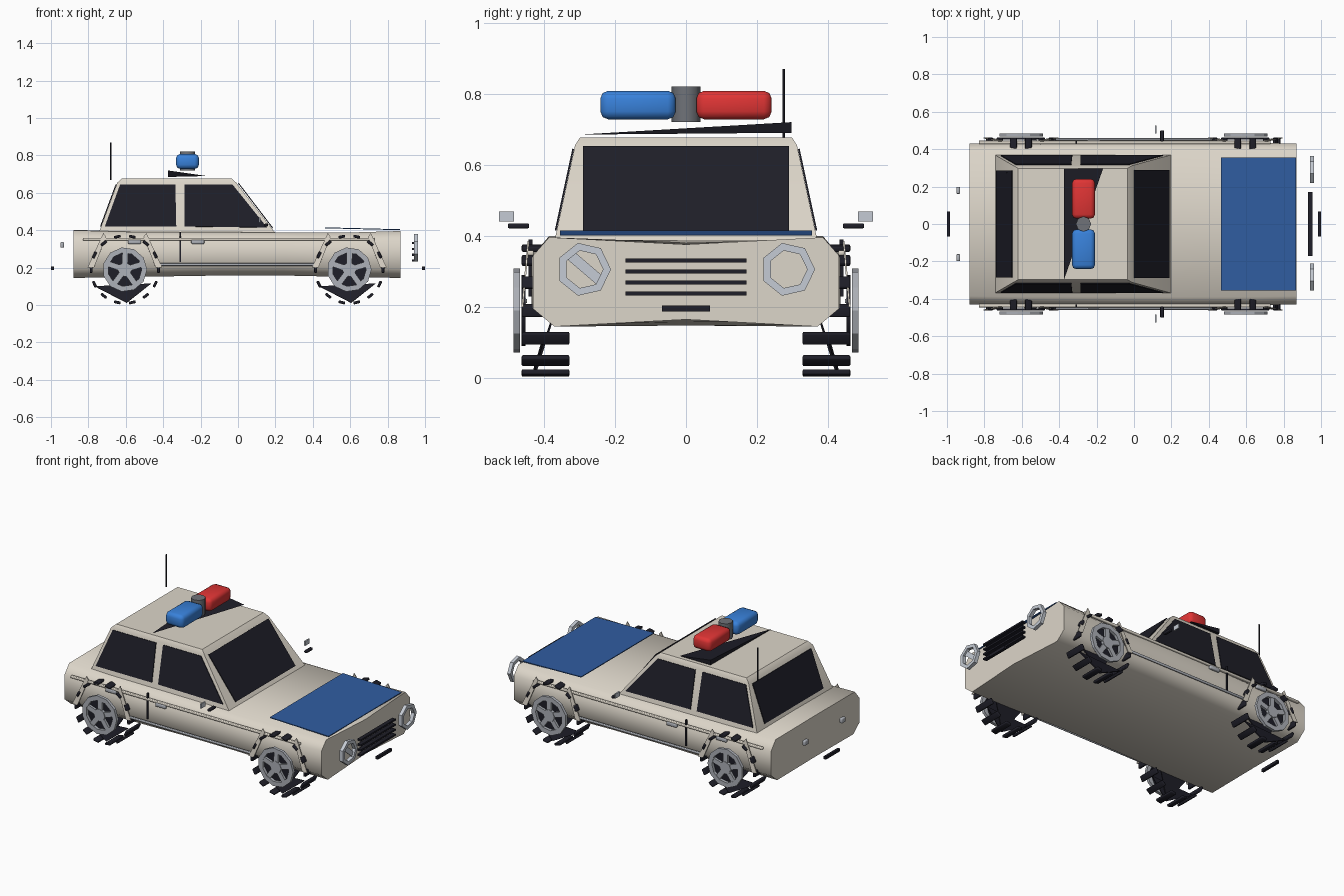
import bpy, bmesh, math
from mathutils import Vector, Matrix

if "Cube" in bpy.data.objects:
    bpy.data.objects.remove(bpy.data.objects["Cube"])


def mat(name, rgb):
    m = bpy.data.materials.new(name)
    m.diffuse_color = (*rgb, 1)
    m.use_nodes = True
    m.node_tree.nodes["Principled BSDF"].inputs["Base Color"].default_value = m.diffuse_color
    return m


CREAM = mat("cream_paint", (0.72, 0.67, 0.585))
BLACK = mat("black", (0.013, 0.013, 0.021))
NAVY = mat("hood_blue", (0.03, 0.11, 0.36))
BLUE = mat("lamp_blue", (0.04, 0.22, 0.70))
RED = mat("lamp_red", (0.74, 0.035, 0.035))
GREY = mat("wheel_grey", (0.42, 0.44, 0.48))
DARK = mat("dark_grey", (0.16, 0.17, 0.19))
CHROME = mat("pale_chrome", (0.56, 0.60, 0.66))


def finish(name, bm, m, smooth=None):
    bmesh.ops.recalc_face_normals(bm, faces=bm.faces)
    me = bpy.data.meshes.new(name)
    bm.to_mesh(me)
    bm.free()
    me.materials.append(m)
    if smooth:
        for p in me.polygons:
            p.use_smooth = True
        me.set_sharp_from_angle(angle=math.radians(smooth))
    ob = bpy.data.objects.new(name, me)
    bpy.context.collection.objects.link(ob)
    return ob


def box(name, c, s, m, bevel=0, rot=None):
    bm = bmesh.new()
    bmesh.ops.create_cube(bm, size=1)
    bmesh.ops.scale(bm, vec=s, verts=bm.verts)
    if bevel:
        bmesh.ops.bevel(bm, geom=bm.edges[:], offset=bevel, segments=2, profile=0.5, affect='EDGES')
    if rot:
        bmesh.ops.transform(bm, matrix=rot, verts=bm.verts)
    bmesh.ops.translate(bm, vec=c, verts=bm.verts)
    return finish(name, bm, m, 50 if bevel else None)


def loft(name, rings, m, smooth=None):
    """Closed skin through rings of equal point count."""
    bm = bmesh.new()
    vs = [[bm.verts.new(p) for p in r] for r in rings]
    n = len(rings[0])
    for a, b in zip(vs, vs[1:]):
        for i in range(n):
            bm.faces.new((a[i], a[(i + 1) % n], b[(i + 1) % n], b[i]))
    bm.faces.new(vs[0])
    bm.faces.new(vs[-1])
    return finish(name, bm, m, smooth)


def plate(name, pts, m, t=0.005):
    """Thin plate, thickened along its own normal."""
    p = [Vector(q) for q in pts]
    n = (p[1] - p[0]).cross(p[2] - p[0]).normalized() * t / 2
    return loft(name, [[q - n for q in p], [q + n for q in p]], m)


def disc(name, c, r, d, axis, n, m):
    """Solid polygon disc along Y or Z."""
    bm = bmesh.new()
    bmesh.ops.create_cone(bm, cap_ends=True, segments=n, radius1=r, radius2=r, depth=d)
    rot = Matrix.Rotation(math.pi / 2, 4, 'X') if axis == 'Y' else Matrix()
    bmesh.ops.transform(bm, matrix=Matrix.Translation(c) @ rot, verts=bm.verts)
    return finish(name, bm, m, 50)


def ring(name, c, r0, r1, d, axis, n, m):
    """Hollow polygon ring along X or Y."""
    bm = bmesh.new()
    rows = []
    for i in range(n):
        a = 2 * math.pi * i / n
        row = []
        for r, h in ((r0, -d / 2), (r1, -d / 2), (r1, d / 2), (r0, d / 2)):
            u, v = r * math.cos(a), r * math.sin(a)
            row.append(bm.verts.new(Vector(c) + Vector((h, u, v) if axis == 'X' else (u, h, v))))
        rows.append(row)
    for i in range(n):
        a, b = rows[i], rows[(i + 1) % n]
        for k in range(4):
            bm.faces.new((a[k], a[(k + 1) % 4], b[(k + 1) % 4], b[k]))
    return finish(name, bm, m)


# Lower body: x, half width, edge height, shoulder height, centre top, bottom edge, bottom centre
stations = [(-0.88, 0.43, 0.345, 0.400, 0.402, 0.145, 0.148), (-0.60, 0.435, 0.335, 0.392, 0.395, 0.150, 0.158),
            (-0.10, 0.435, 0.345, 0.390, 0.392, 0.158, 0.170), (0.25, 0.435, 0.345, 0.388, 0.388, 0.158, 0.172),
            (0.60, 0.435, 0.335, 0.388, 0.382, 0.150, 0.168), (0.87, 0.43, 0.345, 0.396, 0.376, 0.145, 0.165)]
rings = []
for x, w, ze, zs, zt, zb, zc in stations:
    half = [(w - 0.06, zb), (w, zb + 0.05), (w, ze), (w - 0.045, zs)]
    sec = [(0, zc)] + half + [(0, zt)] + [(-y, z) for y, z in reversed(half)]
    rings.append([(x, y, z) for y, z in sec])
loft("body", rings, CREAM, 62)

# Cabin with sloping screens
loft("cabin", [[(-0.745, -0.37, 0.385), (0.20, -0.37, 0.385), (0.20, 0.37, 0.385), (-0.745, 0.37, 0.385)],
               [(-0.645, -0.312, 0.655), (-0.01, -0.312, 0.655), (-0.01, 0.312, 0.655), (-0.645, 0.312, 0.655)],
               [(-0.62, -0.298, 0.677), (-0.035, -0.298, 0.677), (-0.035, 0.298, 0.677), (-0.62, 0.298, 0.677)]],
     CREAM, 30)

# Windscreen and rear glass
plate("windscreen", [(0.187, -0.29, 0.41), (0.187, 0.29, 0.41), (0.002, 0.29, 0.652), (0.002, -0.29, 0.652)], BLACK)
plate("rear_glass", [(-0.735, -0.285, 0.42), (-0.735, 0.285, 0.42), (-0.652, 0.285, 0.645), (-0.652, -0.285, 0.645)], BLACK)

# Hood panel
plate("hood_panel", [(0.465, -0.355, 0.413), (0.865, -0.355, 0.403), (0.865, 0.355, 0.403), (0.465, 0.355, 0.413)], NAVY)

# Roof light bar on its wedge mount
box("blue_lamp", (-0.27, -0.135, 0.768), (0.122, 0.212, 0.08), BLUE, 0.022)
box("red_lamp", (-0.27, 0.135, 0.768), (0.122, 0.212, 0.08), RED, 0.022)
disc("lamp_hub", (-0.27, 0, 0.77), 0.041, 0.10, 'Z', 8, DARK)
bm = bmesh.new()
v = [bm.verts.new(p) for p in ((-0.375, 0.297, 0.72), (-0.165, 0.297, 0.69), (-0.375, -0.30, 0.685), (-0.375, 0.297, 0.69))]
for f in ((0, 1, 2), (0, 3, 1), (1, 3, 2), (0, 2, 3)):
    bm.faces.new([v[i] for i in f])
finish("lamp_mount", bm, BLACK)
disc("aerial", (-0.68, 0.275, 0.77), 0.004, 0.20, 'Z', 6, BLACK)

# Grille bars and number plates
for i in range(4):
    box("grille_bar", (0.943, 0, 0.238 + i * 0.031), (0.024, 0.34, 0.011), BLACK)
box("front_plate", (0.9925, 0, 0.196), (0.015, 0.135, 0.018), BLACK)
box("rear_plate", (-0.9925, 0, 0.196), (0.015, 0.135, 0.018), BLACK)

for s in (-1, 1):
    # Side windows
    def side(x, z):
        return (x, s * (0.37 - (z - 0.385) * 0.058 / 0.27 + 0.003), z)
    plate("rear_side_window", [side(*p) for p in ((-0.712, 0.42), (-0.33, 0.42), (-0.335, 0.645), (-0.63, 0.645))], BLACK)
    plate("front_side_window", [side(*p) for p in ((-0.287, 0.42), (0.155, 0.415), (-0.03, 0.645), (-0.287, 0.645))], BLACK)

    # Headlamps and tail lamps
    ring("headlamp_ring", (0.952, s * 0.287, 0.306), 0.054, 0.076, 0.022, 'X', 7, CHROME)
    box("tail_lamp", (-0.94, s * 0.18, 0.322), (0.02, 0.038, 0.03), GREY, 0.005)

    # Door mirror and arm
    box("mirror", (0.115, s * 0.505, 0.455), (0.008, 0.042, 0.028), CHROME)
    box("mirror_arm", (0.15, s * 0.471, 0.428), (0.02, 0.06, 0.014), BLACK, 0.004)

    # Door seam, handles, rail and sill
    box("door_seam", (-0.308, s * 0.437, 0.31), (0.008, 0.012, 0.16), BLACK)
    for x in (-0.553, -0.215):
        box("door_handle", (x, s * 0.442, 0.338), (0.07, 0.018, 0.022), GREY, 0.005)
    box("side_rail", (-0.05, s * 0.437, 0.352), (1.56, 0.018, 0.014), CREAM, 0.004)
    box("sill", (0, s * 0.453, 0.217), (0.84, 0.012, 0.014), GREY, 0.004)

    for x in (-0.605, 0.595):
        # Angular wheel arch trim
        outer = [(-0.20, 0.20), (-0.115, 0.385), (0.115, 0.385), (0.20, 0.20)]
        inner = [(-0.165, 0.20), (-0.10, 0.365), (0.10, 0.365), (0.165, 0.20)]

        def arch(p):
            return (x + p[0], s * (0.46 - (p[1] - 0.20) * 0.09), p[1])
        for i in (0, 2):
            plate("arch_trim", [arch(p) for p in (outer[i], outer[i + 1], inner[i + 1], inner[i])], CREAM)

        # Tyre tread blocks
        for k in range(14):
            a = 2 * math.pi * (k + 0.5) / 14
            box("tread_block", (x + 0.18 * math.sin(a), s * 0.395, 0.19 - 0.18 * math.cos(a)),
                (0.036, 0.134, 0.015), BLACK, 0.004, Matrix.Rotation(-a, 4, 'Y'))

        # Tyre core and lower sidewall
        disc("tyre_core", (x, s * 0.457, 0.19), 0.10, 0.012, 'Y', 8, BLACK)
        plate("tyre_wall", [(x - 0.16, s * 0.40, 0.10), (x + 0.01, s * 0.43, 0.012),
                            (x + 0.14, s * 0.40, 0.115)], BLACK, 0.006)
        plate("tyre_wall_inner", [(x - 0.10, s * 0.375, 0.17), (x + 0.01, s * 0.425, 0.012),
                                  (x + 0.10, s * 0.375, 0.17)], BLACK, 0.006)

        # Five-spoke wheel
        ring("wheel_rim", (x, s * 0.476, 0.19), 0.090, 0.119, 0.018, 'Y', 11, GREY)
        disc("wheel_hub", (x, s * 0.476, 0.19), 0.038, 0.018, 'Y', 8, GREY)
        for k in range(5):
            a = 2 * math.pi * k / 5 + 0.3
            box("wheel_spoke", (x + 0.06 * math.cos(a), s * 0.475, 0.19 + 0.06 * math.sin(a)),
                (0.08, 0.014, 0.03), GREY, 0, Matrix.Rotation(-a, 4, 'Y'))

# Partial lens on one headlamp
plate("headlamp_lens", [(0.95, -0.335, 0.335), (0.95, -0.31, 0.352), (0.95, -0.232, 0.285), (0.95, -0.25, 0.262)], CHROME)
